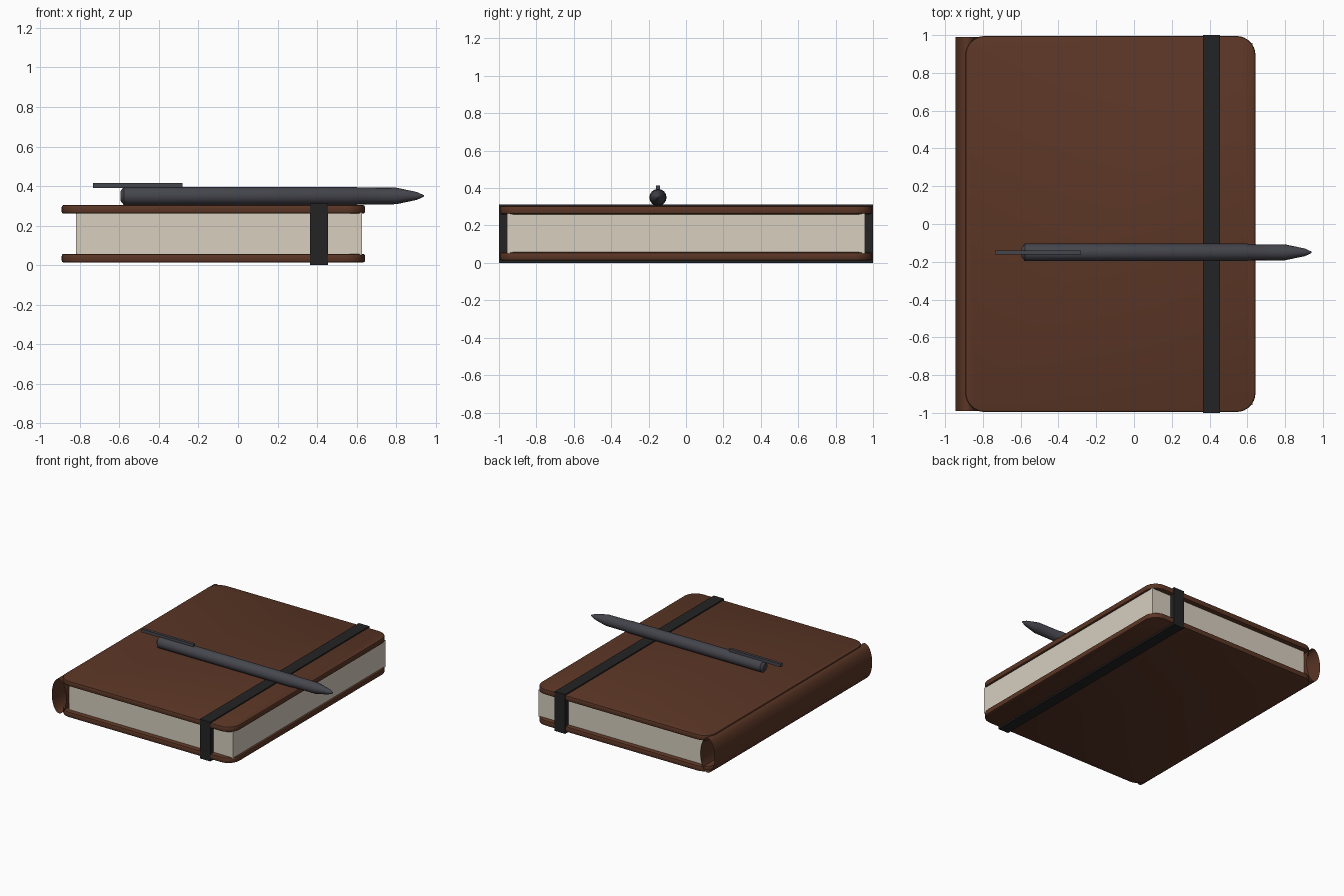
import bpy, bmesh, math
from mathutils import Matrix

if "Cube" in bpy.data.objects:
    bpy.data.objects.remove(bpy.data.objects["Cube"])


def material(name, rgb):
    m = bpy.data.materials.new(name)
    m.diffuse_color = (*rgb, 1)
    m.use_nodes = True
    m.node_tree.nodes["Principled BSDF"].inputs["Base Color"].default_value = m.diffuse_color
    return m


LEATHER = material("brown leather", (0.105, 0.037, 0.019))
PAPER = material("cream paper", (0.68, 0.62, 0.52))
ELASTIC = material("black elastic", (0.017, 0.017, 0.018))
METAL = material("dark grey metal", (0.06, 0.06, 0.075))


def finish(bm, name, mat, smooth=False, closed=True):
    if closed:
        bmesh.ops.recalc_face_normals(bm, faces=bm.faces)
    me = bpy.data.meshes.new(name)
    bm.to_mesh(me)
    bm.free()
    me.materials.append(mat)
    ob = bpy.data.objects.new(name, me)
    bpy.context.collection.objects.link(ob)
    if smooth:
        bpy.ops.object.select_all(action='DESELECT')
        ob.select_set(True)
        bpy.context.view_layer.objects.active = ob
        bpy.ops.object.shade_smooth_by_angle(angle=math.radians(35))
    return ob


def box(name, mat, x0, x1, y0, y1, z0, z1):
    bm = bmesh.new()
    bmesh.ops.create_cube(bm, size=1)
    bm.transform(Matrix.Translation(((x0 + x1) / 2, (y0 + y1) / 2, (z0 + z1) / 2))
                 @ Matrix.Diagonal((x1 - x0, y1 - y0, z1 - z0, 1)))
    return finish(bm, name, mat)


def loft(bm, rings, caps=True):
    loops = [[bm.verts.new(p) for p in r] for r in rings]
    n = len(loops[0])
    for a, b in zip(loops, loops[1:]):
        for i in range(n):
            j = (i + 1) % n
            bm.faces.new((a[i], a[j], b[j], b[i]))
    if caps:
        bm.faces.new(loops[0][::-1])
        bm.faces.new(loops[-1])


def rounded_rect(x0, x1, y0, y1, r, z, seg=8):
    pts = []
    corners = ((x1 - r, y1 - r), (x0 + r, y1 - r), (x0 + r, y0 + r), (x1 - r, y0 + r))
    for k, (cx, cy) in enumerate(corners):
        for i in range(seg + 1):
            a = math.pi / 2 * (k + i / seg)
            pts.append((cx + r * math.cos(a), cy + r * math.sin(a), z))
    return pts


# covers: rounded boards with softened rims
def cover(name, z0, z1):
    bm = bmesh.new()
    e = 0.01
    rings = []
    for inset, z in ((e, z0), (0.3 * e, z0 + 0.3 * e), (0, z0 + e),
                     (0, z1 - e), (0.3 * e, z1 - 0.3 * e), (e, z1)):
        rings.append(rounded_rect(-0.892 + inset, 0.643 - inset, -0.995 + inset,
                                  0.995 - inset, 0.1 - inset, z))
    loft(bm, rings)
    finish(bm, name, LEATHER, True)


cover("bottom_cover", 0.013, 0.057)
cover("top_cover", 0.260, 0.304)

# page block
box("page_block", PAPER, -0.82, 0.627, -0.957, 0.957, 0.05, 0.265)

# spine: open oval tube
bm = bmesh.new()
N = 32
loft(bm, [[(-0.883 + 0.063 * math.cos(2 * math.pi * i / N), y,
            0.158 + 0.137 * math.sin(2 * math.pi * i / N)) for i in range(N)]
          for y in (-0.99, 0.99)], caps=False)
finish(bm, "spine", LEATHER, True)

# elastic band: top and bottom strips plus two end straps
X0, X1 = 0.364, 0.456
box("band_top", ELASTIC, X0, X1, -1.0, 1.0, 0.295, 0.313)
box("band_bottom", ELASTIC, X0, X1, -1.0, 1.0, 0.0, 0.018)
box("band_front_strap", ELASTIC, X0, X1, -1.0, -0.955, 0.004, 0.307)
box("band_back_strap", ELASTIC, X0, X1, 0.955, 1.0, 0.004, 0.307)

# pen: turned profile along x
PY, PZ = -0.15, 0.35
bm = bmesh.new()
S = 16
profile = ((-0.595, 0.024), (-0.578, 0.046), (0.6, 0.046), (0.605, 0.043),
           (0.80, 0.042), (0.905, 0.02), (0.94, 0.004))
loft(bm, [[(x, PY + r * math.cos(2 * math.pi * i / S), PZ + r * math.sin(2 * math.pi * i / S))
           for i in range(S)] for x, r in profile])
finish(bm, "pen_body", METAL, True)

# pen clip
box("pen_clip", METAL, -0.735, -0.28, PY - 0.011, PY + 0.011, 0.389, 0.415)
